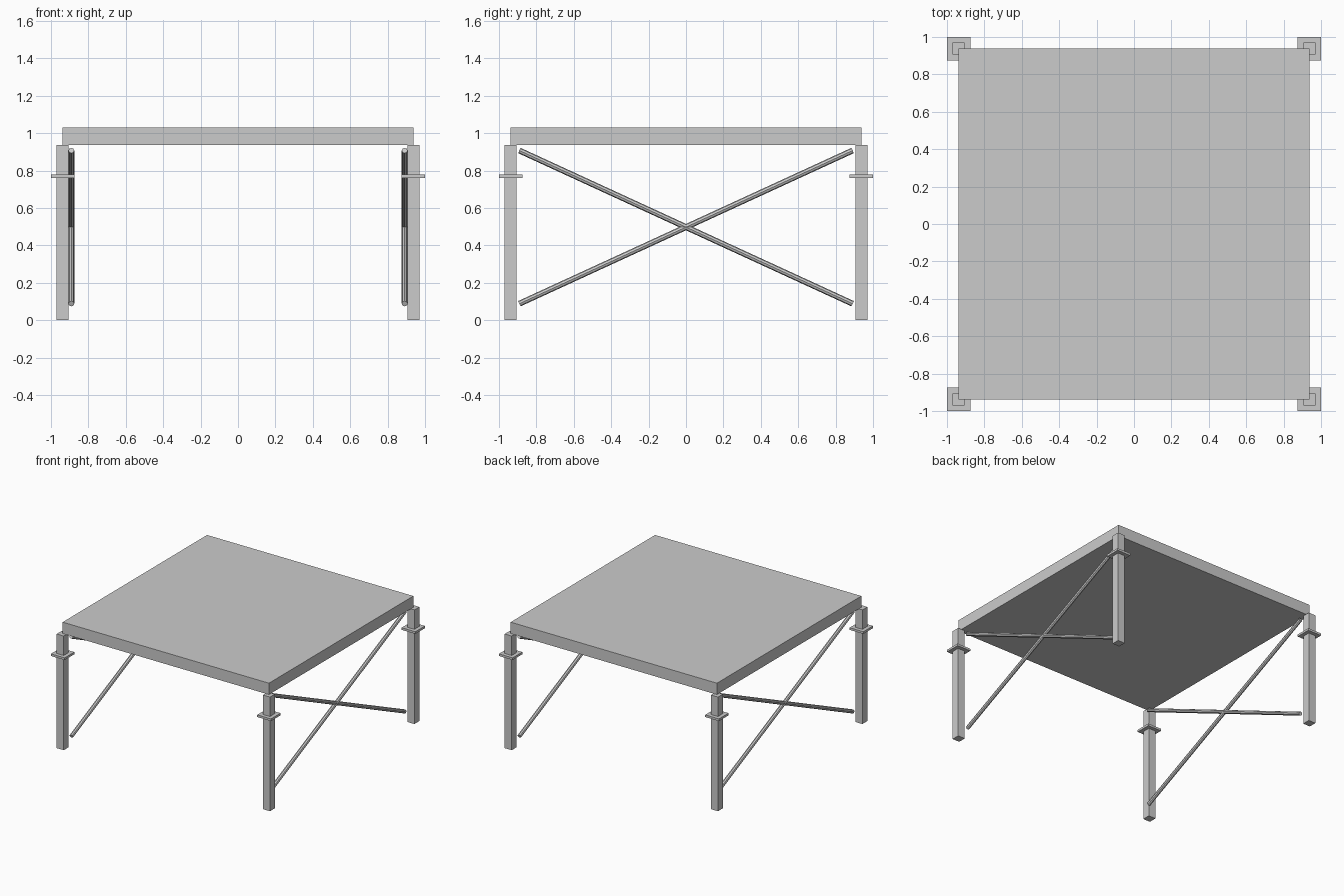
import bpy
from mathutils import Vector

if "Cube" in bpy.data.objects:
    bpy.data.objects.remove(bpy.data.objects["Cube"])


def box(name, center, size):
    bpy.ops.mesh.primitive_cube_add(size=1, location=center)
    ob = bpy.context.object
    ob.name = name
    ob.scale = size
    bpy.ops.object.transform_apply(location=False, rotation=False, scale=True)
    return ob


def rod(name, start, end, radius):
    a, b = Vector(start), Vector(end)
    bpy.ops.mesh.primitive_cylinder_add(vertices=8, radius=radius,
                                        depth=(b - a).length, location=(a + b) / 2)
    ob = bpy.context.object
    ob.name = name
    ob.rotation_euler = (b - a).to_track_quat('Z', 'Y').to_euler()
    return ob


SPAN = 0.9375      # leg centre and table top half width
LEG_TOP = 0.9375

# Table top slab
box("table_top", (0, 0, 0.984), (2 * SPAN, 2 * SPAN, 0.094))

# Legs, each with a flat square collar
for sx, side in ((-1, "left"), (1, "right")):
    for sy, end in ((-1, "front"), (1, "back")):
        x, y = sx * SPAN, sy * SPAN
        box(f"{end}_{side}_leg", (x, y, LEG_TOP / 2), (0.0645, 0.0645, LEG_TOP))
        box(f"{end}_{side}_collar", (x, y, 0.769), (0.125, 0.125, 0.018))

    # Crossed diagonal braces along the side
    for sy, label in ((1, "rising"), (-1, "falling")):
        rod(f"{side}_{label}_brace", (sx * 0.891, -sy * 0.891, 0.088),
            (sx * 0.891, sy * 0.891, 0.907), 0.0156)
